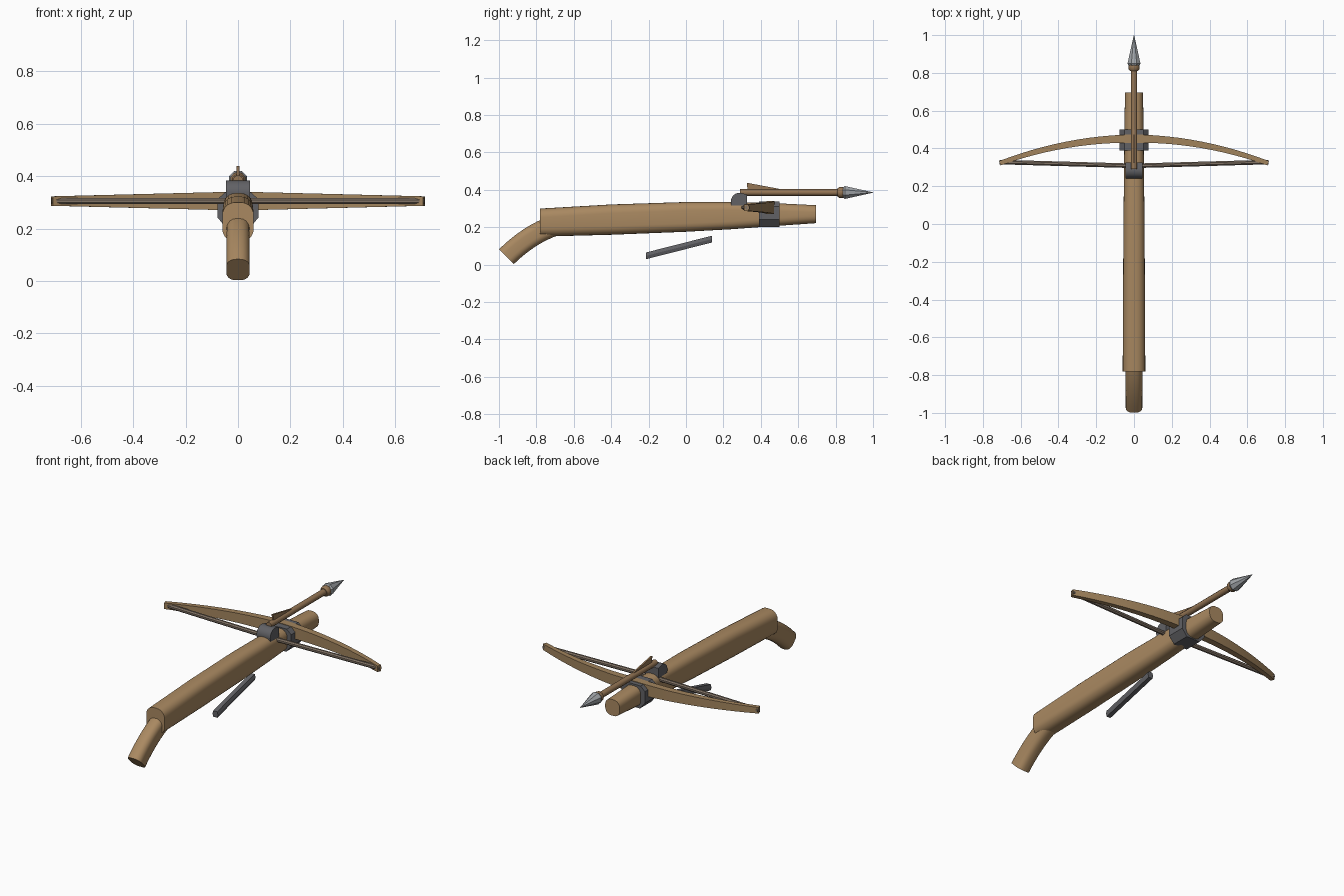
import bpy, bmesh, math
from mathutils import Vector

if "Cube" in bpy.data.objects:
    bpy.data.objects.remove(bpy.data.objects["Cube"])


def material(name, rgb):
    m = bpy.data.materials.new(name)
    m.diffuse_color = (*rgb, 1)
    m.use_nodes = True
    m.node_tree.nodes["Principled BSDF"].inputs["Base Color"].default_value = m.diffuse_color
    return m


WOOD = material("wood", (0.40, 0.25, 0.12))
BOW_WOOD = material("bow_wood", (0.36, 0.23, 0.11))
BOLT_WOOD = material("bolt_wood", (0.30, 0.18, 0.09))
IRON = material("dark_iron", (0.12, 0.12, 0.13))
STEEL = material("steel", (0.36, 0.38, 0.40))
CORD = material("cord", (0.22, 0.17, 0.13))


def loft(name, rings, mat, smooth=40):
    """Skin a list of equal-length rings and cap both ends."""
    bm = bmesh.new()
    vs = [[bm.verts.new(p) for p in ring] for ring in rings]
    n = len(vs[0])
    for a, b in zip(vs, vs[1:]):
        for i in range(n):
            j = (i + 1) % n
            bm.faces.new((a[i], a[j], b[j], b[i]))
    bm.faces.new(vs[0][::-1])
    bm.faces.new(vs[-1])
    bmesh.ops.recalc_face_normals(bm, faces=bm.faces)
    mesh = bpy.data.meshes.new(name)
    bm.to_mesh(mesh)
    bm.free()
    ob = bpy.data.objects.new(name, mesh)
    bpy.context.collection.objects.link(ob)
    mesh.materials.append(mat)
    if smooth:
        bpy.ops.object.select_all(action='DESELECT')
        bpy.context.view_layer.objects.active = ob
        ob.select_set(True)
        bpy.ops.object.shade_smooth_by_angle(angle=math.radians(smooth))
    return ob


def rounded(w, h, r, seg=5):
    """Rounded rectangle outline with half sizes w, h."""
    pts = []
    for k, (sx, sz) in enumerate(((1, 1), (-1, 1), (-1, -1), (1, -1))):
        for i in range(seg + 1):
            a = math.pi / 2 * (k + i / seg)
            pts.append((sx * (w - r) + r * math.cos(a), sz * (h - r) + r * math.sin(a)))
    return pts


def disc(r, n):
    return [(r * math.cos(2 * math.pi * (i + .5) / n), r * math.sin(2 * math.pi * (i + .5) / n)) for i in range(n)]


def at_y(outline, y, z):
    return [(px, y, z + pz) for px, pz in outline]


def rod(name, p, q, r, n, mat):
    p, q = Vector(p), Vector(q)
    rot = (q - p).to_track_quat('Z', 'Y')
    return loft(name, [[c + rot @ Vector((a, b, 0)) for a, b in disc(r, n)] for c in (p, q)], mat)


# stock: y, bottom, top, half width
stock = [(-.78, .150, .300, .060), (-.4, .160, .322, .058), (0, .176, .335, .056),
         (.25, .190, .335, .053), (.45, .205, .330, .051), (.695, .222, .318, .048)]
loft("stock", [at_y(rounded(w, (t - b) / 2, w * .8), y, (t + b) / 2) for y, b, t, w in stock], WOOD)

# grip: rounded section swept down a bent path
p0, p1, p2 = Vector((0, -.70, .21)), Vector((0, -.835, .165)), Vector((0, -.96, .043))
rings = []
for i in range(9):
    t = i / 8
    c = p0 * (1 - t) ** 2 + p1 * 2 * t * (1 - t) + p2 * t * t
    d = ((p1 - p0) * (1 - t) + (p2 - p1) * t).normalized()
    up = Vector((1, 0, 0)).cross(d)
    rings.append([c + Vector((a, 0, 0)) + up * b for a, b in rounded(.044, .056, .036)])
loft("grip", rings, WOOD)

# iron clamp around the stock where the bow crosses
clamp = [(-.045, -.07), (.045, -.07), (.078, -.03), (.078, .04), (.05, .066), (-.05, .066), (-.078, .04), (-.078, -.03)]
loft("bow_clamp", [at_y(clamp, y, .272) for y in (.39, .50)], IRON, 0)

# bow: tapered rectangular limb along an arc
rings = []
for i in range(-12, 13):
    u = i / 12
    x, y = .71 * u, .452 - .13 * u * u
    half_y, half_z = .022 - .010 * abs(u), .036 - .018 * abs(u)
    n = Vector((.26 * u / .71, 1, 0)).normalized()
    rings.append([Vector((x, y, .305 + sz * half_z)) + n * sy * half_y
                  for sy, sz in ((1, 1), (1, -1), (-1, -1), (-1, 1))])
loft("bow", rings, BOW_WOOD)

# string: two straight halves meeting at the nut
for s, side in ((-1, "left"), (1, "right")):
    rod("string_" + side, (0, .308, .305), (s * .712, .328, .305), .013, 8, CORD)

# nut: half-round block across the stock
nut = [(.325, .315), (.325, .375)] + [(.285 + .045 * math.cos(a), .338 + .046 * math.sin(a))
       for a in (math.radians(d) for d in range(75, 196, 15))] + [(.243, .315)]
loft("string_nut", [[(x, y, z) for y, z in nut] for x in (-.045, .045)], IRON)

# bolt: shaft, collar, head and top fin
rod("bolt_shaft", (0, .29, .386), (0, .84, .386), .018, 10, BOLT_WOOD)
loft("bolt_collar", [at_y(disc(r, 10), y, .386) for y, r in ((.81, .022), (.82, .030), (.842, .030), (.85, .024))], BOLT_WOOD)
loft("bolt_head", [at_y(disc(r, 8), y, .386) for y, r in ((.838, .030), (.85, .037), (1.0, .001))], STEEL, 0)
fin = [(.33, .39), (.50, .39), (.50, .405), (.325, .438)]
loft("bolt_fin", [[(x, y, z) for y, z in fin] for x in (-.005, .005)], BOLT_WOOD, 0)

# trigger lever hanging under the stock
lever = [(-.013, -.018), (.013, -.018), (.018, 0), (.013, .018), (-.013, .018), (-.018, 0)]
loft("trigger_lever", [at_y(lever, y, z) for y, z in ((-.215, .047), (.14, .137))], IRON, 0)
